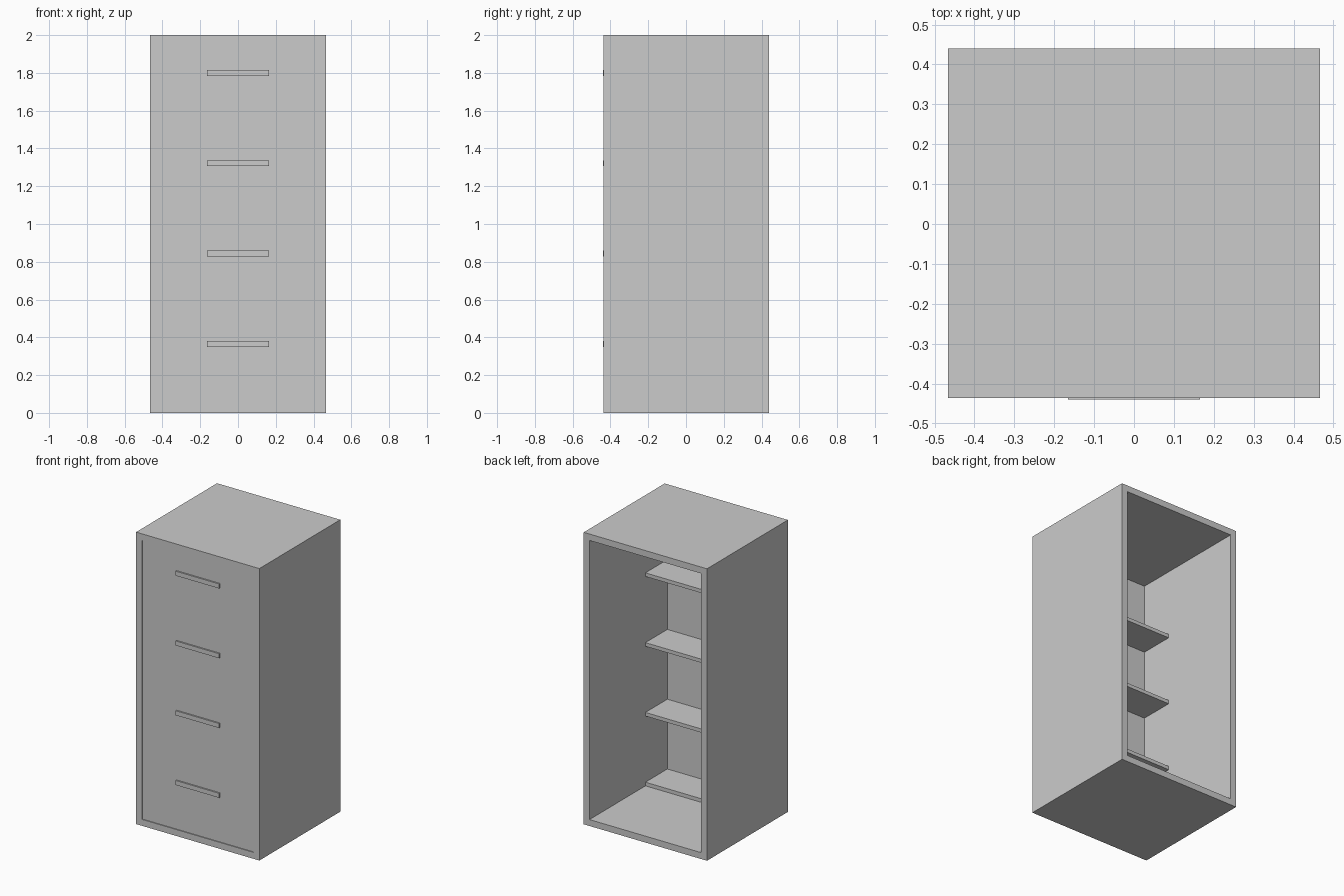
import bpy

if "Cube" in bpy.data.objects:
    bpy.data.objects.remove(bpy.data.objects["Cube"])


def box(name, lo, hi):
    """Axis-aligned box between two corners."""
    bpy.ops.mesh.primitive_cube_add(size=1, location=[(a + b) / 2 for a, b in zip(lo, hi)])
    ob = bpy.context.object
    ob.name = name
    ob.scale = [b - a for a, b in zip(lo, hi)]
    bpy.ops.object.transform_apply(location=False, rotation=False, scale=True)
    return ob


W, FRONT, BACK, H = 0.467, -0.436, 0.44, 2.0   # outer half width, depth limits, height
T = 0.044                                      # carcass wall thickness
PANEL_Y = FRONT + 0.006                        # slightly recessed drawer fronts

# Carcass: rectangular tube, open at the front and the back
outer = [(-W, 0), (W, 0), (W, H), (-W, H)]
inner = [(-W + T, T), (W - T, T), (W - T, H - T), (-W + T, H - T)]
verts = [(x, y, z) for y in (FRONT, BACK) for ring in (outer, inner) for x, z in ring]
faces = []
for i in range(4):
    j = (i + 1) % 4
    faces += [(i, j, 4 + j, 4 + i),             # front rim
              (8 + j, 8 + i, 12 + i, 12 + j),   # back rim
              (j, i, 8 + i, 8 + j),             # outside
              (4 + i, 4 + j, 12 + j, 12 + i)]   # inside
mesh = bpy.data.meshes.new("carcass")
mesh.from_pydata(verts, [], faces)
carcass = bpy.data.objects.new("carcass", mesh)
bpy.context.collection.objects.link(carcass)

# Four drawers: bottom board, front panel and bar handle
pitch = (H - 2 * T) / 4
board = 0.025
iw = W - T
for k in range(4):
    z = T + k * pitch
    n = k + 1
    box(f"drawer_bottom_{n}", (-iw, PANEL_Y, z), (iw, -0.165, z + board))
    box(f"drawer_front_{n}", (-iw, PANEL_Y, z + board), (iw, -0.402, z + pitch))
    box(f"drawer_handle_{n}", (-0.165, -0.44, z + 0.306), (0.165, PANEL_Y, z + 0.337))
